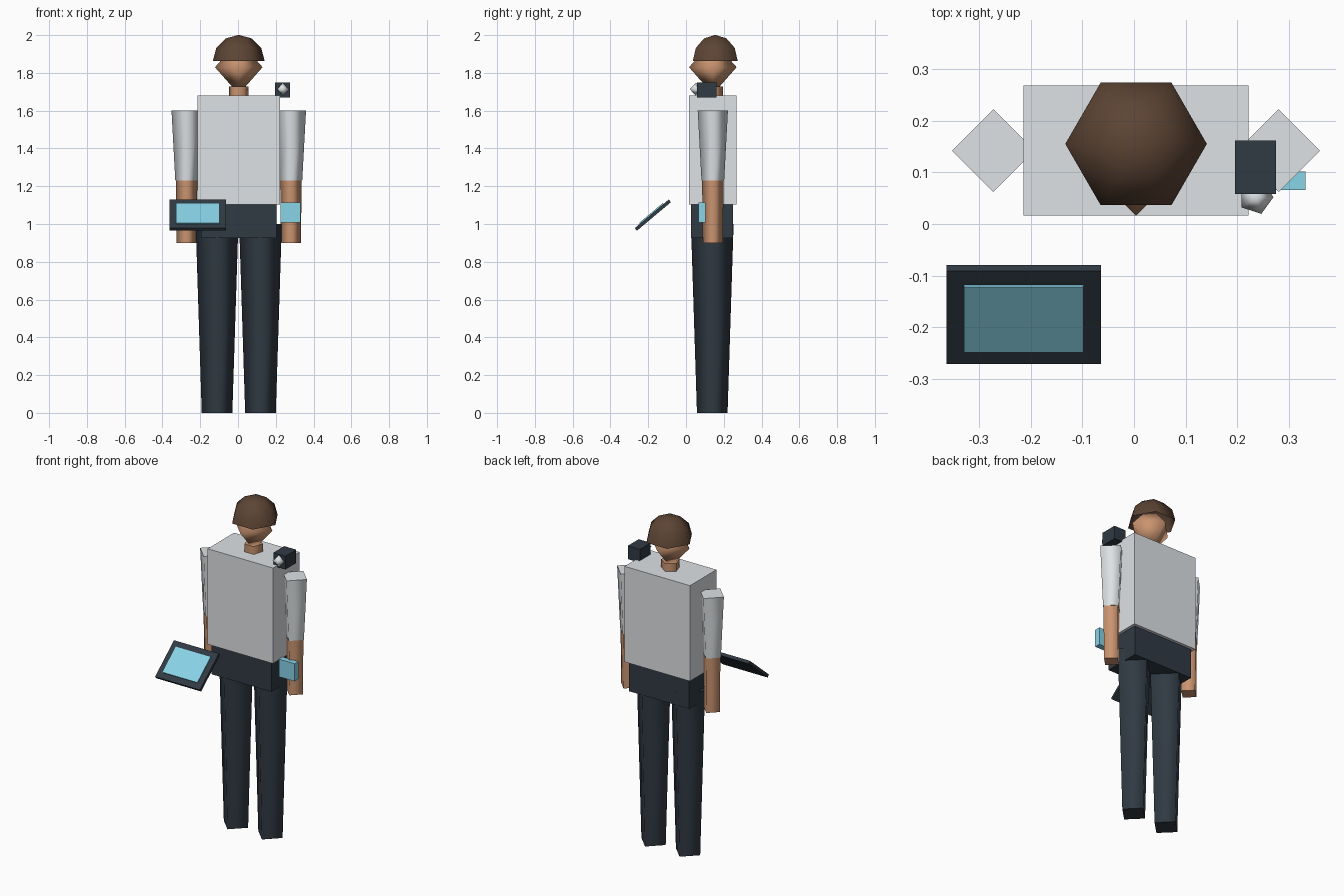
import bpy
import bmesh
from math import sin, cos, pi, radians
from mathutils import Vector

if "Cube" in bpy.data.objects:
    bpy.data.objects.remove(bpy.data.objects["Cube"], do_unlink=True)


def make_material(name, rgb):
    """Flat colour given as 0-255 display values, stored as linear."""
    lin = [((c / 255 + 0.055) / 1.055) ** 2.4 for c in rgb] + [1.0]
    mat = bpy.data.materials.new(name)
    mat.use_nodes = True
    mat.diffuse_color = lin
    mat.node_tree.nodes["Principled BSDF"].inputs["Base Color"].default_value = lin
    return mat


SHIRT = make_material("light grey cloth", (222, 226, 229))
DARK = make_material("dark slate", (48, 58, 67))
SKIN = make_material("skin", (202, 148, 112))
HAIR = make_material("brown hair", (92, 68, 52))
CYAN = make_material("pale cyan", (136, 211, 231))

CX, CY = 0.004, 0.142  # body axis


def finish(name, bm, mat, centre):
    bmesh.ops.recalc_face_normals(bm, faces=bm.faces)
    mesh = bpy.data.meshes.new(name)
    bm.to_mesh(mesh)
    bm.free()
    mesh.materials.append(mat)
    obj = bpy.data.objects.new(name, mesh)
    obj.location = centre
    bpy.context.collection.objects.link(obj)
    return obj


def box(name, mat, centre, size, tilt=0):
    bm = bmesh.new()
    bmesh.ops.create_cube(bm, size=1)
    bmesh.ops.scale(bm, vec=size, verts=bm.verts)
    obj = finish(name, bm, mat, centre)
    obj.rotation_euler.x = tilt
    return obj


def turned(name, mat, centre, profile, sides, start=0.0, caps=True):
    """Smooth-sided solid from (radius, height) rings; radius 0 is a point."""
    bm = bmesh.new()
    rings = []
    for r, z in profile:
        count = sides if r else 1
        rings.append([bm.verts.new((r * cos(start + 2 * pi * i / sides),
                                    r * sin(start + 2 * pi * i / sides), z))
                      for i in range(count)])
    for a, b in zip(rings, rings[1:]):
        for i in range(sides):
            j = (i + 1) % sides
            corners = [a[i % len(a)], a[j % len(a)], b[j % len(b)], b[i % len(b)]]
            bm.faces.new(list(dict.fromkeys(corners))).smooth = True
    if caps:
        for ring in (rings[0], rings[-1]):
            if len(ring) > 1:
                for edge in bm.faces.new(ring).edges:
                    edge.smooth = False
    return finish(name, bm, mat, centre)


# Torso and hips
box("torso", SHIRT, (CX, CY, 1.392), (0.436, 0.252, 0.576))
box("hips", DARK, (CX, CY - 0.004, 1.015), (0.4, 0.224, 0.18))

# Arms and legs
for side, s in (("left", 1), ("right", -1)):
    arm = (CX + s * 0.276, CY, 0)
    turned(side + "_leg", DARK, (CX + s * 0.115, CY - 0.003, 0),
           [(0.081, 0), (0.113, 1.0)], 4)
    turned(side + "_sleeve", SHIRT, arm, [(0.06, 1.23), (0.08, 1.6)], 4)
    turned(side + "_forearm", SKIN, arm, [(0.053, 0.9), (0.057, 1.24)], 4)

# Neck, head and hair
turned("neck", SKIN, (CX, CY, 0), [(0.053, 1.66), (0.053, 1.727)], 5, pi / 2)
turned("head", SKIN, (CX, CY, 1.83), [(0, -0.143), (0.126, 0), (0, 0.143)], 4)
R = 0.137
turned("hair", HAIR, (CX, CY + 0.013, 1.864),
       [(R * cos(t), R * sin(t)) for t in (0, pi / 6, pi / 3)] + [(0, R)],
       6, caps=False)

# Shoulder camera
box("shoulder_camera", DARK, (0.235, 0.11, 1.709), (0.08, 0.104, 0.08))
turned("camera_lens", SHIRT, (0.236, 0.052, 1.714),
       [(0, -0.034), (0.034, 0), (0, 0.034)], 5)

# Wrist device
box("wrist_device", CYAN, (0.279, 0.084, 1.06), (0.106, 0.036, 0.106))

# Tilted tablet with a thin screen plate
tilt = radians(40)
tablet_centre = Vector((-0.2135, -0.1755, 1.047))
normal = Vector((0, -sin(tilt), cos(tilt)))
box("tablet", DARK, tablet_centre, (0.299, 0.235, 0.018), tilt)
box("tablet_screen", CYAN, tablet_centre + normal * 0.011,
    (0.232, 0.165, 0.008), tilt)
